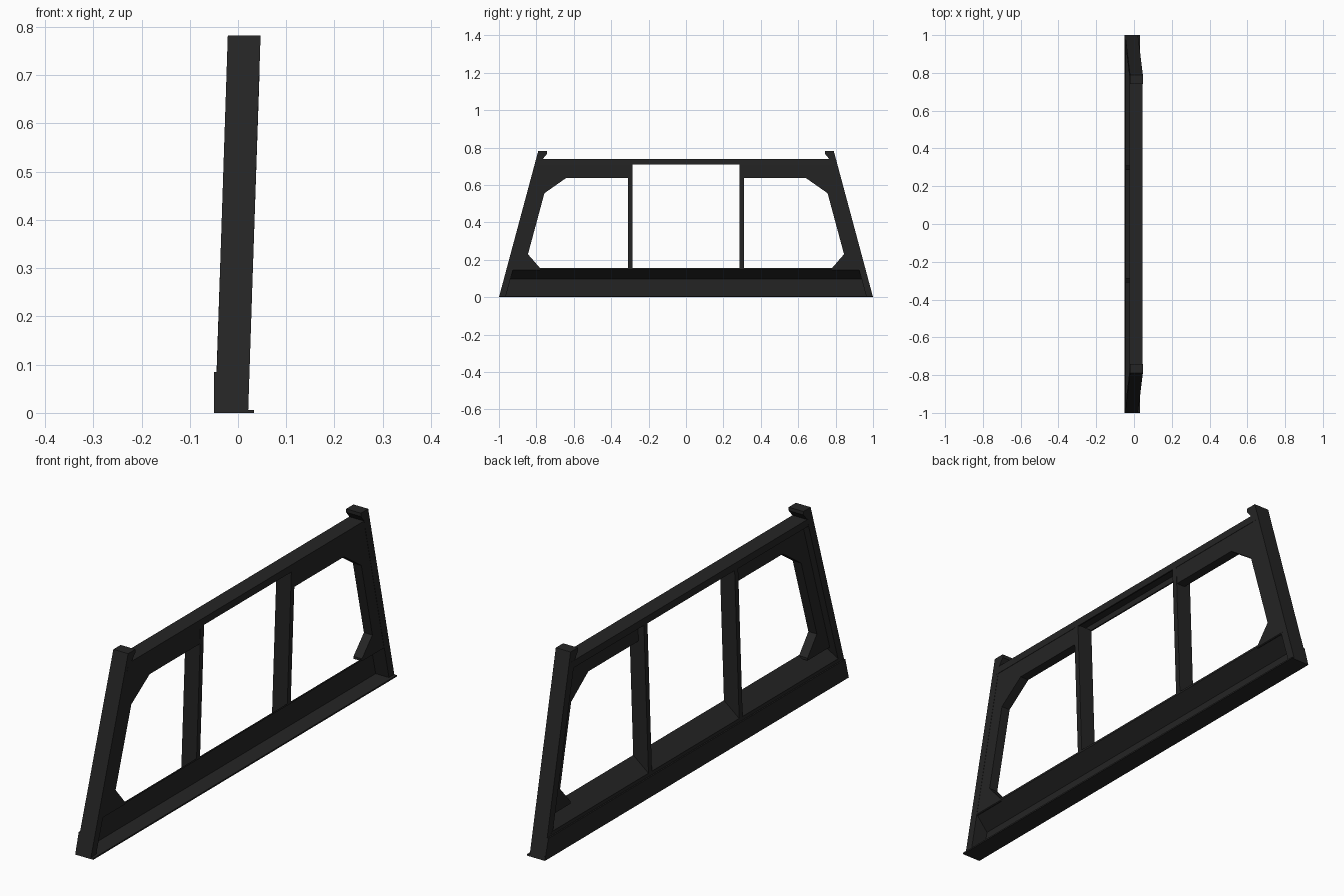
import bpy, bmesh

if "Cube" in bpy.data.objects:
    bpy.data.objects.remove(bpy.data.objects["Cube"])

LEAN = 0.033     # frame leans towards +x with height
TAPER = 0.27     # ends draw in with height
BACK, FRONT = -0.047, 0.021   # frame depth at the base

black = bpy.data.materials.new("black_metal")
black.diffuse_color = (0.018, 0.018, 0.018, 1)
black.use_nodes = True
black.node_tree.nodes["Principled BSDF"].inputs["Base Color"].default_value = black.diffuse_color


def prism(name, a, b, mirror=False):
    """Close two matching outlines into a solid."""
    bm = bmesh.new()
    va = [bm.verts.new(p) for p in a]
    vb = [bm.verts.new(p) for p in b]
    bm.faces.new(va)
    bm.faces.new(vb[::-1])
    n = len(a)
    for i in range(n):
        j = (i + 1) % n
        bm.faces.new((va[j], va[i], vb[i], vb[j]))
    bmesh.ops.recalc_face_normals(bm, faces=bm.faces)
    me = bpy.data.meshes.new(name)
    bm.to_mesh(me)
    bm.free()
    me.materials.append(black)
    ob = bpy.data.objects.new(name, me)
    bpy.context.collection.objects.link(ob)
    if mirror:
        m = ob.modifiers.new("mirror", 'MIRROR')
        m.use_axis = (False, True, False)
        m.use_mirror_merge = False
    return ob


def side_part(name, outline, x0, x1):
    """y-z outline with depth in x, leaning, mirrored to both ends."""
    return prism(name, [(x0 + LEAN * z, y, z) for y, z in outline],
                 [(x1 + LEAN * z, y, z) for y, z in outline], True)


def rail(name, profile, half):
    """x-z profile running across the frame with slanted ends."""
    return prism(name, [(x, -(half - TAPER * z), z) for x, z in profile],
                 [(x, half - TAPER * z, z) for x, z in profile])


# Slanted end posts with an inward lip at the top
side_part("end_post", [(1.0, 0), (0.79, 0.782), (0.742, 0.782), (0.742, 0.768),
                       (0.765, 0.74), (0.965, 0)], BACK, FRONT)

# C-shaped window surrounds with chamfered corners
side_part("window_surround", [(0.31, 0.715), (0.785, 0.715), (0.94, 0.145),
                              (0.78, 0.145), (0.78, 0.155), (0.845, 0.23),
                              (0.757, 0.556), (0.64, 0.638), (0.31, 0.638)],
          FRONT - 0.04, FRONT - 0.001)

# Upright bars, their feet cut to the sloped sill
bar = [(BACK + 0.003, 0.1), (FRONT + 0.005, 0.155),
       (FRONT + 0.024, 0.715), (BACK + 0.024, 0.715)]
prism("upright_bar", [(x, 0.287, z) for x, z in bar],
      [(x, 0.31, z) for x, z in bar], True)

# Top rail: upside-down channel
b, f = BACK + 0.024, FRONT + 0.024
rail("top_rail", [(b, 0.71), (b, 0.74), (f, 0.74), (f, 0.71), (f - 0.006, 0.71),
                  (f - 0.006, 0.734), (b + 0.006, 0.734), (b + 0.006, 0.71)], 0.985)

# Bottom angle: base flange and back wall
rail("bottom_angle", [(0.033, 0), (-0.05, 0), (-0.05, 0.085), (-0.044, 0.085),
                      (-0.044, 0.006), (0.033, 0.006)], 1.0)

# Sill: low wall folding into a slope under the windows
rail("sloped_sill", [(-0.046, 0.006), (-0.044, 0.1), (0.026, 0.157), (0.026, 0.149),
                     (-0.038, 0.097), (-0.040, 0.006)], 0.975)
